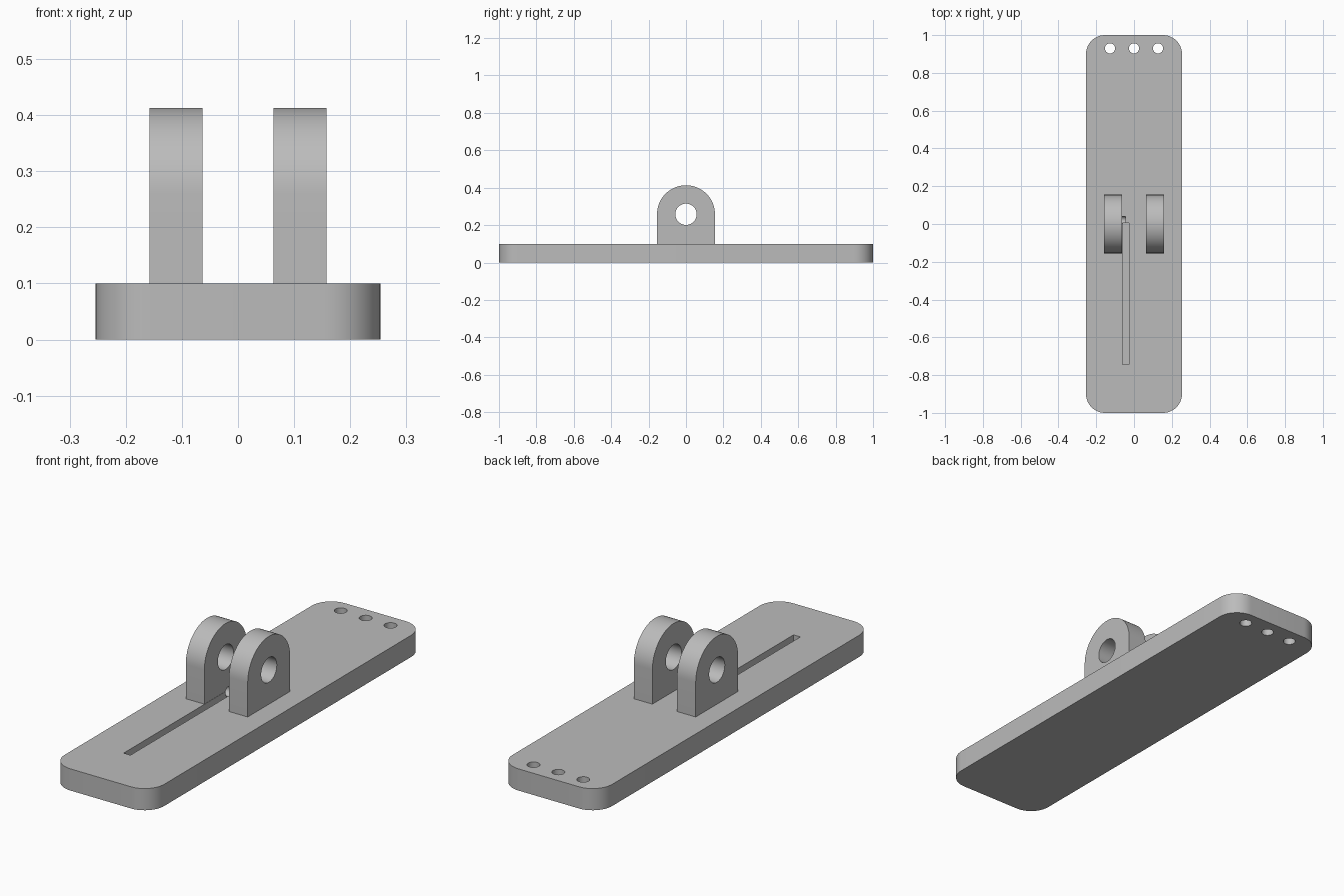
import bpy
import bmesh
from math import cos, sin, pi, radians

cube = bpy.data.objects.get("Cube")
if cube:
    bpy.data.objects.remove(cube, do_unlink=True)

BASE_TOP = 0.10
LUG_R, PIVOT_Z = 0.155, 0.258

grey = bpy.data.materials.new("plain grey")
grey.use_nodes = True
colour = (0.5, 0.5, 0.5, 1)
grey.diffuse_color = colour
grey.node_tree.nodes["Principled BSDF"].inputs["Base Color"].default_value = colour


def arc(cx, cy, r, start, end, steps):
    """Points along a circular arc, angles in degrees."""
    angles = [radians(start + (end - start) * i / steps) for i in range(steps + 1)]
    return [(cx + r * cos(a), cy + r * sin(a)) for a in angles]


def extrude(name, outline, low, high, axis="z"):
    """Extrude a closed outline along z (outline in x, y) or x (outline in y, z)."""
    place = (lambda u, v: (u, v, low)) if axis == "z" else (lambda u, v: (low, u, v))
    shift = (0, 0, high - low) if axis == "z" else (high - low, 0, 0)
    bm = bmesh.new()
    face = bm.faces.new([bm.verts.new(place(u, v)) for u, v in outline])
    result = bmesh.ops.extrude_face_region(bm, geom=[face])
    moved = [g for g in result["geom"] if isinstance(g, bmesh.types.BMVert)]
    bmesh.ops.translate(bm, verts=moved, vec=shift)
    bmesh.ops.recalc_face_normals(bm, faces=bm.faces)
    mesh = bpy.data.meshes.new(name)
    bm.to_mesh(mesh)
    bm.free()
    mesh.materials.append(grey)
    obj = bpy.data.objects.new(name, mesh)
    bpy.context.collection.objects.link(obj)
    return obj


def circle(cx, cy, r, steps=48):
    return arc(cx, cy, r, 0, 360, steps)[:-1]


def combine(target, tool, operation):
    """Apply a boolean and remove the tool object."""
    tool.hide_render = True
    mod = target.modifiers.new(tool.name, "BOOLEAN")
    mod.operation, mod.solver, mod.object = operation, "EXACT", tool
    bpy.context.view_layer.objects.active = target
    bpy.ops.object.modifier_apply(modifier=mod.name)
    bpy.data.objects.remove(tool, do_unlink=True)


# Rounded base plate
half_x, half_y, corner = 0.254, 1.0, 0.10
outline = []
for i, (sx, sy) in enumerate([(1, 1), (-1, 1), (-1, -1), (1, -1)]):
    outline += arc(sx * (half_x - corner), sy * (half_y - corner), corner,
                   90 * i, 90 * i + 90, 12)
plate = extrude("base_plate", outline, 0, BASE_TOP)

# Pair of round-topped pivot lugs with a cross hole
profile = [(-LUG_R, 0.04), (LUG_R, 0.04)] + arc(0, PIVOT_Z, LUG_R, 0, 180, 36)
for side in (-1, 1):
    ends = sorted((side * 0.063, side * 0.158))
    combine(plate, extrude("pivot_lug", profile, *ends, axis="x"), "UNION")
combine(plate, extrude("pivot_hole", circle(0, PIVOT_Z, 0.057), -0.3, 0.3, "x"),
        "DIFFERENCE")

# Three small through holes at the back
for x in (-0.127, 0, 0.127):
    combine(plate, extrude("mounting_hole", circle(x, 0.93, 0.027, 32), -0.1, 0.2),
            "DIFFERENCE")

# Long blind slot in the top, and the small blind hole at its inner end
slot = [(-0.062, -0.745), (-0.027, -0.745), (-0.027, 0.005), (-0.062, 0.005)]
combine(plate, extrude("slot", slot, 0.05, 0.15), "DIFFERENCE")
combine(plate, extrude("slot_end_hole", circle(0.02, 0.092, 0.022, 24),
                       -0.11, -0.045, "x"), "DIFFERENCE")

# Smooth the curved walls, keep the edges sharp
plate.name = "base_plate_with_lugs"
bpy.ops.object.select_all(action="DESELECT")
plate.select_set(True)
bpy.context.view_layer.objects.active = plate
bpy.ops.object.shade_smooth_by_angle(angle=radians(30))
